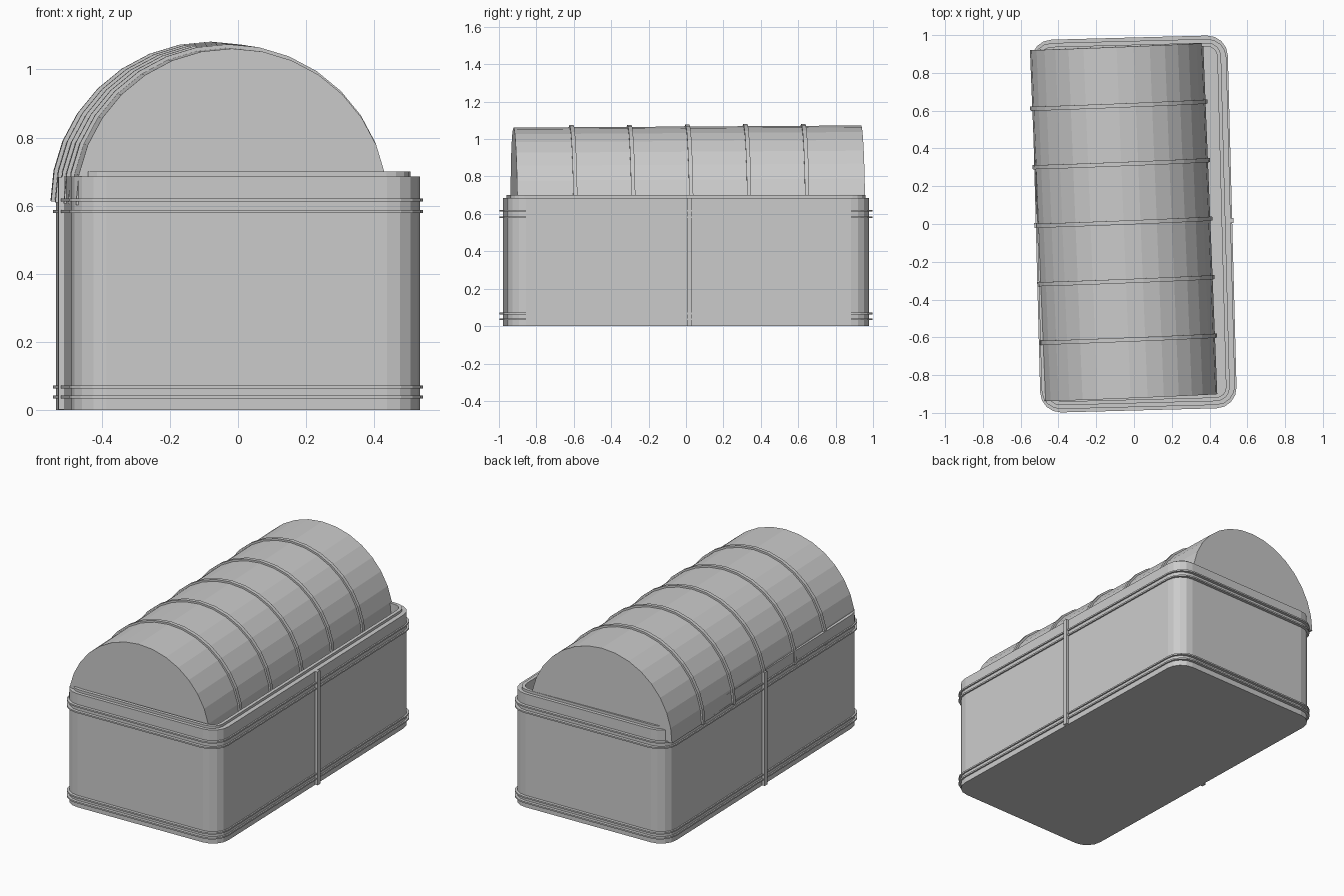
import bpy, bmesh, math
from mathutils import Euler

if "Cube" in bpy.data.objects:
    bpy.data.objects.remove(bpy.data.objects["Cube"])

BODY_ROT = (0, 0, math.radians(1.5))
LID_ROT = (math.radians(0.35), 0, math.radians(2.3))
LID_POS = (-0.055, 0.01, 0.608)
HX, HY, R = 0.512, 0.969, 0.10


def finish(name, bm, rot, pos=(0, 0, 0)):
    bmesh.ops.recalc_face_normals(bm, faces=bm.faces)
    me = bpy.data.meshes.new(name)
    bm.to_mesh(me)
    bm.free()
    ob = bpy.data.objects.new(name, me)
    ob.rotation_euler = Euler(rot)
    ob.location = pos
    bpy.context.collection.objects.link(ob)
    return ob


def rounded_rect(ox, oy, z, segs=4):
    hx, hy = HX + ox, HY + oy
    r = max(R + min(ox, oy), 0.03)
    pts = []
    for k, (sx, sy) in enumerate([(1, 1), (-1, 1), (-1, -1), (1, -1)]):
        for i in range(segs + 1):
            a = math.pi / 2 * (k + i / segs)
            pts.append((sx * (hx - r) + r * math.cos(a),
                        sy * (hy - r) + r * math.sin(a), z))
    return pts


def loft(name, loops, closed=False):
    bm = bmesh.new()
    rows = [[bm.verts.new(p) for p in rounded_rect(*l)] for l in loops]
    pairs = list(zip(rows, rows[1:]))
    if closed:
        pairs.append((rows[-1], rows[0]))
    for a, b in pairs:
        n = len(a)
        for i in range(n):
            j = (i + 1) % n
            bm.faces.new((a[i], a[j], b[j], b[i]))
    if not closed:
        bm.faces.new(rows[0])
        bm.faces.new(rows[-1])
    return finish(name, bm, BODY_ROT)


def half_disc(name, r, y0, y1, segs=16):
    bm = bmesh.new()
    ends = [[bm.verts.new((r * math.cos(math.pi * i / segs), y,
                           r * math.sin(math.pi * i / segs)))
             for i in range(segs + 1)] for y in (y0, y1)]
    a, b = ends
    for i in range(segs + 1):
        j = (i + 1) % (segs + 1)
        bm.faces.new((a[i], a[j], b[j], b[i]))
    bm.faces.new(a)
    bm.faces.new(b)
    return finish(name, bm, LID_ROT, LID_POS)


# Hollow chest body with a raised inner lip
loft("chest_body", [(0, 0, 0), (0, 0, 0.685), (-0.028, -0.02, 0.685),
                    (-0.028, -0.02, 0.70), (-0.048, -0.04, 0.70),
                    (-0.048, -0.04, 0.04)])

# Thin bands around the bottom and the top
for i, z in enumerate((0.033, 0.063, 0.578, 0.612)):
    loft(f"band_{i + 1}", [(0.008, 0.018, z), (0.008, 0.018, z + 0.009),
                           (-0.01, -0.01, z + 0.009), (-0.01, -0.01, z)], True)

# Upright strips in the middle of the long sides
for side, name in ((1, "right_strip"), (-1, "left_strip")):
    bm = bmesh.new()
    bmesh.ops.create_cube(bm, size=1)
    for v in bm.verts:
        v.co = (side * (HX + 0.003) + v.co.x * 0.026, v.co.y * 0.026 + 0.005,
                0.3425 + v.co.z * 0.684)
    finish(name, bm, BODY_ROT)

# Barrel lid, set slightly askew, with five raised ribs
half_disc("barrel_lid", 0.459, -0.93, 0.93)
for i in range(5):
    y = (i - 2) * 0.31
    half_disc(f"lid_rib_{i + 1}", 0.470, y - 0.011, y + 0.011)
